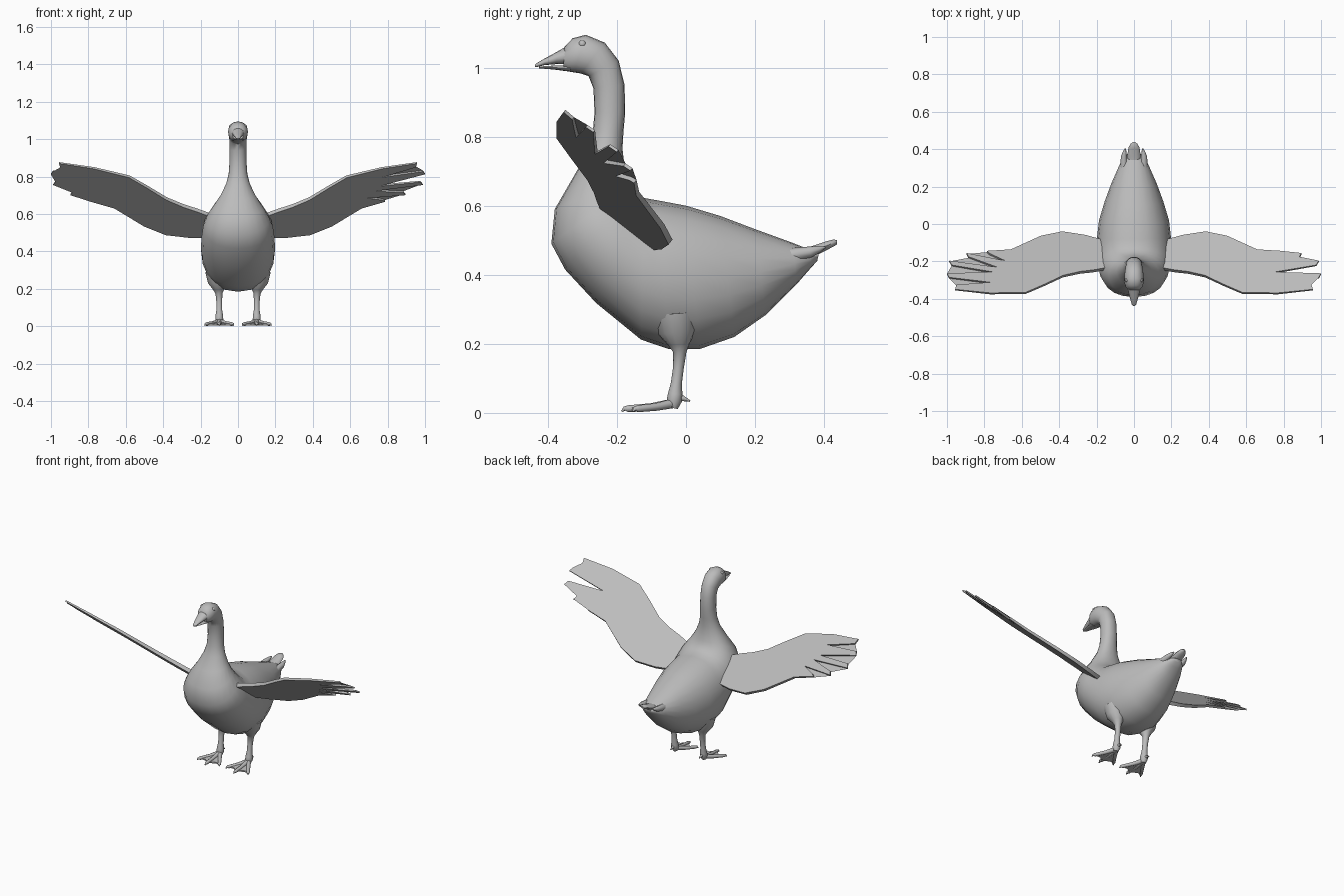
import bpy, bmesh, math
from mathutils import Vector

grey = bpy.data.materials.new("plain_grey")
grey.diffuse_color = (0.5, 0.5, 0.5, 1)


def finish(name, bm, angle=45):
    bmesh.ops.recalc_face_normals(bm, faces=bm.faces)
    me = bpy.data.meshes.new(name)
    bm.to_mesh(me)
    bm.free()
    me.materials.append(grey)
    ob = bpy.data.objects.new(name, me)
    bpy.context.collection.objects.link(ob)
    bpy.ops.object.select_all(action='DESELECT')
    ob.select_set(True)
    bpy.context.view_layer.objects.active = ob
    bpy.ops.object.shade_smooth_by_angle(angle=math.radians(angle))
    return ob


def skin(bm, rings):
    """Join equal-length rings of points into a capped tube."""
    vs = [[bm.verts.new(p) for p in r] for r in rings]
    n = len(vs[0])
    for a, b in zip(vs, vs[1:]):
        for i in range(n):
            j = (i + 1) % n
            bm.faces.new((a[i], a[j], b[j], b[i]))
    bm.faces.new(vs[0][::-1])
    bm.faces.new(vs[-1])


def profile_loft(name, stations, n=20, x0=0.0, power=0.88):
    """Stations: top y, top z, bottom y, bottom z, half width."""
    bm = bmesh.new()
    rings = []
    for ty, tz, by, bz, w in stations:
        ring = []
        for i in range(n):
            a = 2 * math.pi * i / n
            c, s = math.cos(a), math.sin(a)
            x = math.copysign(abs(c) ** power, c) * w
            ring.append((x0 + x, (ty + by) / 2 + s * (ty - by) / 2,
                         (tz + bz) / 2 + s * (tz - bz) / 2))
        rings.append(ring)
    skin(bm, rings)
    return finish(name, bm)


def tube(bm, path, n=10):
    """Path: x, y, z, radius."""
    pts = [Vector(p[:3]) for p in path]
    rings = []
    for i, p in enumerate(pts):
        d = (pts[min(i + 1, len(pts) - 1)] - pts[max(i - 1, 0)]).normalized()
        u = d.cross(Vector((1, 0, 0)) if abs(d.x) < 0.8 else Vector((0, 0, 1))).normalized()
        v = d.cross(u)
        rings.append([p + path[i][3] * (u * math.cos(t) + v * math.sin(t))
                      for t in (2 * math.pi * k / n for k in range(n))])
    skin(bm, rings)


def slab(bm, upper, lower):
    """Closed plate between two matching outlines."""
    skin(bm, [lower, upper])
    bmesh.ops.triangulate(bm, faces=[f for f in bm.faces if len(f.verts) > 4])


# Body, neck and head in one sweep from tail to face
profile_loft("body_neck_head", [
    (.385, .462, .380, .440, .025), (.36, .472, .36, .418, .052),
    (.31, .492, .32, .372, .078), (.20, .532, .23, .283, .122),
    (.10, .570, .14, .220, .157), (.0, .600, .04, .185, .187),
    (-.08, .615, -.05, .185, .197), (-.12, .622, -.13, .212, .198),
    (-.14, .635, -.26, .318, .195), (-.15, .645, -.35, .415, .187),
    (-.16, .660, -.39, .490, .168), (-.168, .680, -.38, .590, .135),
    (-.178, .715, -.328, .680, .095), (-.184, .765, -.285, .755, .064),
    (-.181, .815, -.270, .812, .050), (-.176, .870, -.265, .870, .046),
    (-.178, .950, -.268, .940, .045), (-.195, 1.02, -.282, .975, .046),
    (-.235, 1.072, -.305, .983, .051), (-.290, 1.095, -.325, .986, .053),
    (-.328, 1.085, -.342, .989, .045), (-.352, 1.06, -.355, .998, .031)])

# Beak halves with a slit for the mouth
profile_loft("upper_beak", [
    (-.335, 1.068, -.335, 1.010, .036), (-.375, 1.045, -.375, 1.010, .027),
    (-.41, 1.026, -.41, 1.007, .018), (-.432, 1.013, -.434, 1.001, .011),
    (-.438, 1.008, -.438, 1.001, .005)], 12)
profile_loft("lower_beak", [
    (-.335, 1.006, -.335, .988, .032), (-.38, 1.006, -.38, .994, .023),
    (-.425, 1.003, -.425, .998, .010)], 12)

# Tail feathers
profile_loft("middle_tail_feather", [
    (.31, .475, .31, .435, .035), (.36, .482, .37, .452, .036),
    (.405, .497, .41, .472, .030), (.428, .503, .430, .483, .018),
    (.438, .500, .438, .488, .007)], 10)

# Wing outline seen from above, leading edge, feather tips, trailing edge
WING = [(.10, -.23), (.16, -.242), (.22, -.252), (.29, -.26), (.38, -.28),
        (.48, -.327), (.58, -.37), (.77, -.372), (.957, -.352), (.95, -.327),
        (.77, -.315), (.988, -.288), (1.0, -.266), (.755, -.26),
        (.975, -.222), (.988, -.198), (.73, -.235), (.885, -.178),
        (.896, -.158), (.69, -.20), (.775, -.160), (.786, -.147),
        (.66, -.140), (.50, -.068), (.385, -.045), (.26, -.065),
        (.19, -.085), (.12, -.11)]
NORMAL = Vector((-.235, .8, 1)).normalized()

for side, s in (("right", 1), ("left", -1)):
    def flip(p):
        return Vector((p[0] * s, p[1], p[2]))

    # Wing plate, thinning towards the tips
    up, low = [], []
    for x, y in WING:
        p = Vector((x, y, .368 + .235 * x - .8 * y))
        t = NORMAL * (.013 - .009 * min(1, x))
        up.append(flip(p + t))
        low.append(flip(p - t))
    bm = bmesh.new()
    slab(bm, up, low)
    finish(side + "_wing", bm, 30)

    # Small outer tail feather
    bm = bmesh.new()
    tube(bm, [(s * .052, .30, .455, .022), (s * .054, .36, .466, .016),
              (s * .050, .385, .474, .010), (s * .046, .403, .480, .003)], 8)
    finish(side + "_tail_feather", bm)

    # Eye
    bm = bmesh.new()
    bmesh.ops.create_uvsphere(bm, u_segments=12, v_segments=8, radius=.011)
    bmesh.ops.translate(bm, verts=bm.verts, vec=(s * .038, -.300, 1.068))
    finish(side + "_eye", bm)

    # Thigh, shank and ankle
    bm = bmesh.new()
    tube(bm, [(s * .108, -.03, .29, .068), (s * .106, -.026, .235, .056),
              (s * .103, -.02, .20, .032), (s * .102, -.018, .175, .019),
              (s * .10, -.022, .13, .0155), (s * .10, -.028, .085, .016),
              (s * .10, -.031, .055, .021), (s * .10, -.034, .035, .022),
              (s * .10, -.038, .014, .014)], 14)
    finish(side + "_leg", bm)

    # Toes with claws, and the hind toe
    bm = bmesh.new()
    cx = .10
    tips = [(cx - .068, -.140), (cx, -.168), (cx + .068, -.140)]
    for tx, ty in tips:
        dx, dy = tx - cx, ty + .035
        tube(bm, [(s * cx, -.035, .028, .014),
                  (s * (cx + dx * .5), -.035 + dy * .5, .017, .011),
                  (s * tx, ty, .012, .010),
                  (s * (cx + dx * 1.08), -.035 + dy * 1.08, .012, .006),
                  (s * (cx + dx * 1.14), -.035 + dy * 1.14, .004, .002)], 8)
    tube(bm, [(s * cx, -.035, .042, .011), (s * cx, -.008, .042, .008),
              (s * cx, .012, .034, .002)], 8)
    finish(side + "_toes", bm)

    # Web with scalloped front edge
    web = [(cx - .012, -.03, .024), (cx - .066, -.138, .010),
           (cx - .034, -.134, .009), (cx, -.164, .012),
           (cx + .034, -.134, .009), (cx + .066, -.138, .010),
           (cx + .012, -.03, .024)]
    bm = bmesh.new()
    slab(bm, [flip((x, y, z + .004)) for x, y, z in web],
         [flip((x, y, z - .004)) for x, y, z in web])
    finish(side + "_foot_web", bm)
